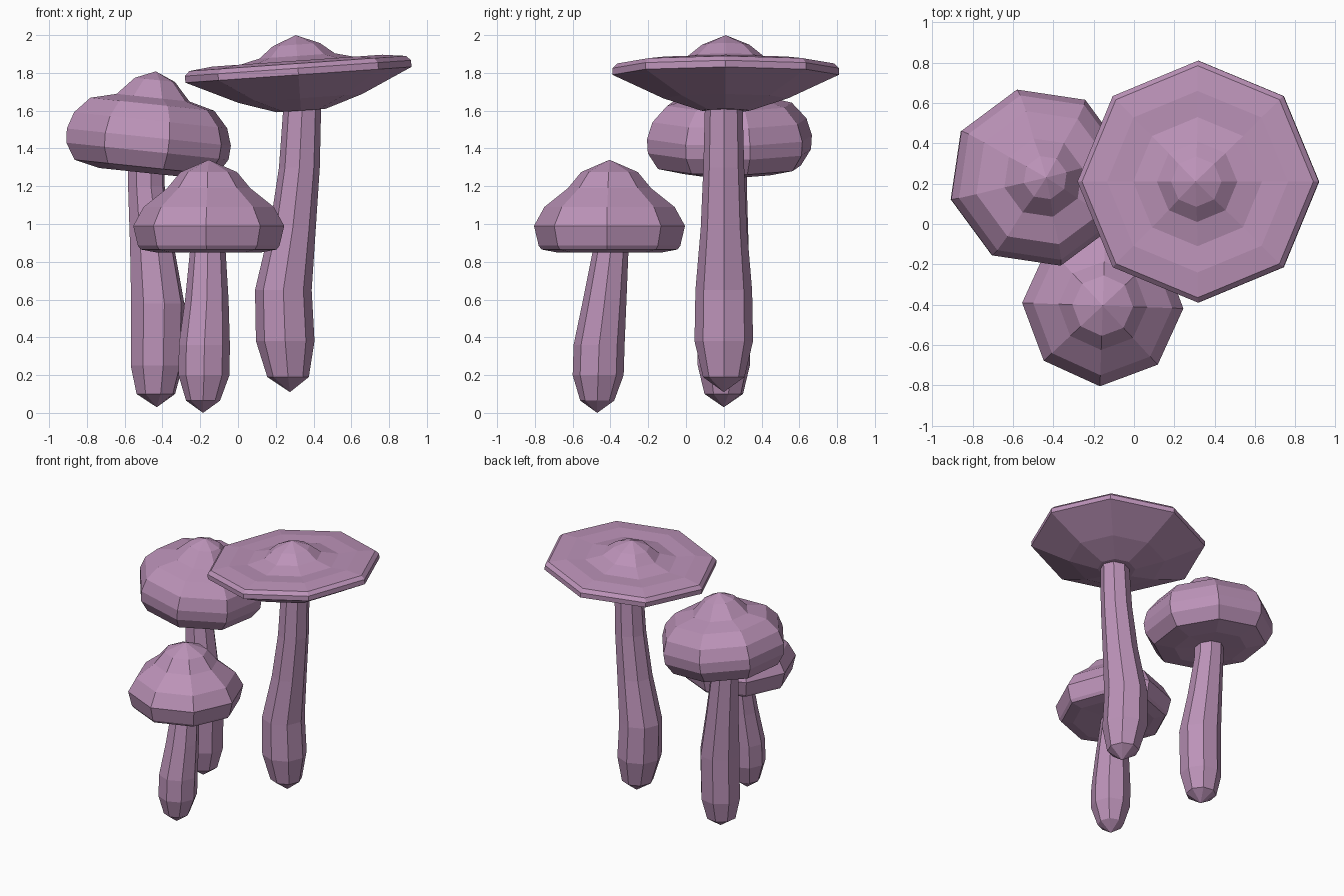
import bpy, bmesh, math
from mathutils import Vector, Matrix

if "Cube" in bpy.data.objects:
    bpy.data.objects.remove(bpy.data.objects["Cube"])

mat = bpy.data.materials.new("mauve")
mat.diffuse_color = (0.50, 0.29, 0.48, 1)
mat.use_nodes = True
mat.node_tree.nodes["Principled BSDF"].inputs["Base Color"].default_value = mat.diffuse_color
SIDES = 8


def skin(name, rings, first, last, matrix=Matrix()):
    """Flat-shaded skin through rings (x, y, z, radius, phase) with a point at each end."""
    bm = bmesh.new()
    loops = []
    for x, y, z, r, ph in rings:
        loops.append([bm.verts.new((x + r * math.cos(ph + i * math.tau / SIDES),
                                    y + r * math.sin(ph + i * math.tau / SIDES), z))
                      for i in range(SIDES)])
    a, b = bm.verts.new(first), bm.verts.new(last)
    for i in range(SIDES):
        j = (i + 1) % SIDES
        bm.faces.new((a, loops[0][j], loops[0][i]))
        bm.faces.new((b, loops[-1][i], loops[-1][j]))
        for lo, hi in zip(loops, loops[1:]):
            bm.faces.new((lo[i], lo[j], hi[j], hi[i]))
    bm.transform(matrix)
    bmesh.ops.recalc_face_normals(bm, faces=bm.faces)
    me = bpy.data.meshes.new(name)
    bm.to_mesh(me)
    bm.free()
    me.materials.append(mat)
    ob = bpy.data.objects.new(name, me)
    bpy.context.collection.objects.link(ob)


def cap(name, centre, profile, bottom, top, phase=0, tilt_x=0, tilt_y=0):
    """Cap turned from a (radius, height) profile, tilted about its centre."""
    c = Vector(centre)
    m = (Matrix.Translation(c) @ Matrix.Rotation(math.radians(tilt_y), 4, 'Y')
         @ Matrix.Rotation(math.radians(tilt_x), 4, 'X'))
    rings = [(0, 0, z - c.z, r, math.radians(phase)) for r, z in profile]
    skin(name, rings, (0, 0, bottom - c.z), (0, 0, top - c.z), m)


def stem(name, tip, rings, end, phase=0):
    skin(name, [(*r, math.radians(phase)) for r in rings], tip, end)


# wide flat mushroom
cap("wide_cap", (0.32, 0.21, 1.79),
    [(0.13, 1.60), (0.33, 1.665), (0.6, 1.79), (0.6, 1.825), (0.575, 1.85),
     (0.45, 1.865), (0.32, 1.86), (0.2, 1.89), (0.125, 1.95)],
    1.60, 2.0, 0, 0, -4)
stem("wide_stem", (0.275, 0.2, 0.11),
     [(0.265, 0.2, 0.19, 0.11), (0.25, 0.2, 0.38, 0.155), (0.24, 0.2, 0.65, 0.15),
      (0.29, 0.2, 0.98, 0.122), (0.325, 0.2, 1.3, 0.108), (0.34, 0.2, 1.62, 0.1)],
     (0.34, 0.2, 1.64))

# rounded mushroom
cap("round_cap", (-0.475, 0.23, 1.43),
    [(0.25, 1.27), (0.39, 1.30), (0.445, 1.385), (0.45, 1.46), (0.42, 1.55),
     (0.34, 1.635), (0.2, 1.67), (0.11, 1.765)],
    1.28, 1.81, 14, 0, 6)
stem("round_stem", (-0.43, 0.2, 0.03),
     [(-0.435, 0.2, 0.1, 0.105), (-0.43, 0.2, 0.25, 0.142), (-0.425, 0.2, 0.58, 0.145),
      (-0.455, 0.215, 0.88, 0.12), (-0.485, 0.225, 1.2, 0.1), (-0.485, 0.225, 1.32, 0.1)],
     (-0.485, 0.225, 1.34), 14)

# small bell mushroom
cap("bell_cap", (-0.155, -0.405, 0.95),
    [(0.28, 0.85), (0.36, 0.865), (0.375, 0.885), (0.4, 0.99), (0.345, 1.09),
     (0.22, 1.19), (0.15, 1.275)],
    0.86, 1.34, -2, 0, 0)
stem("bell_stem", (-0.185, -0.47, 0.0),
     [(-0.185, -0.47, 0.065, 0.09), (-0.18, -0.465, 0.2, 0.135), (-0.178, -0.46, 0.36, 0.135),
      (-0.165, -0.43, 0.6, 0.115), (-0.16, -0.4, 0.85, 0.095), (-0.158, -0.4, 0.92, 0.095)],
     (-0.158, -0.4, 0.94))
